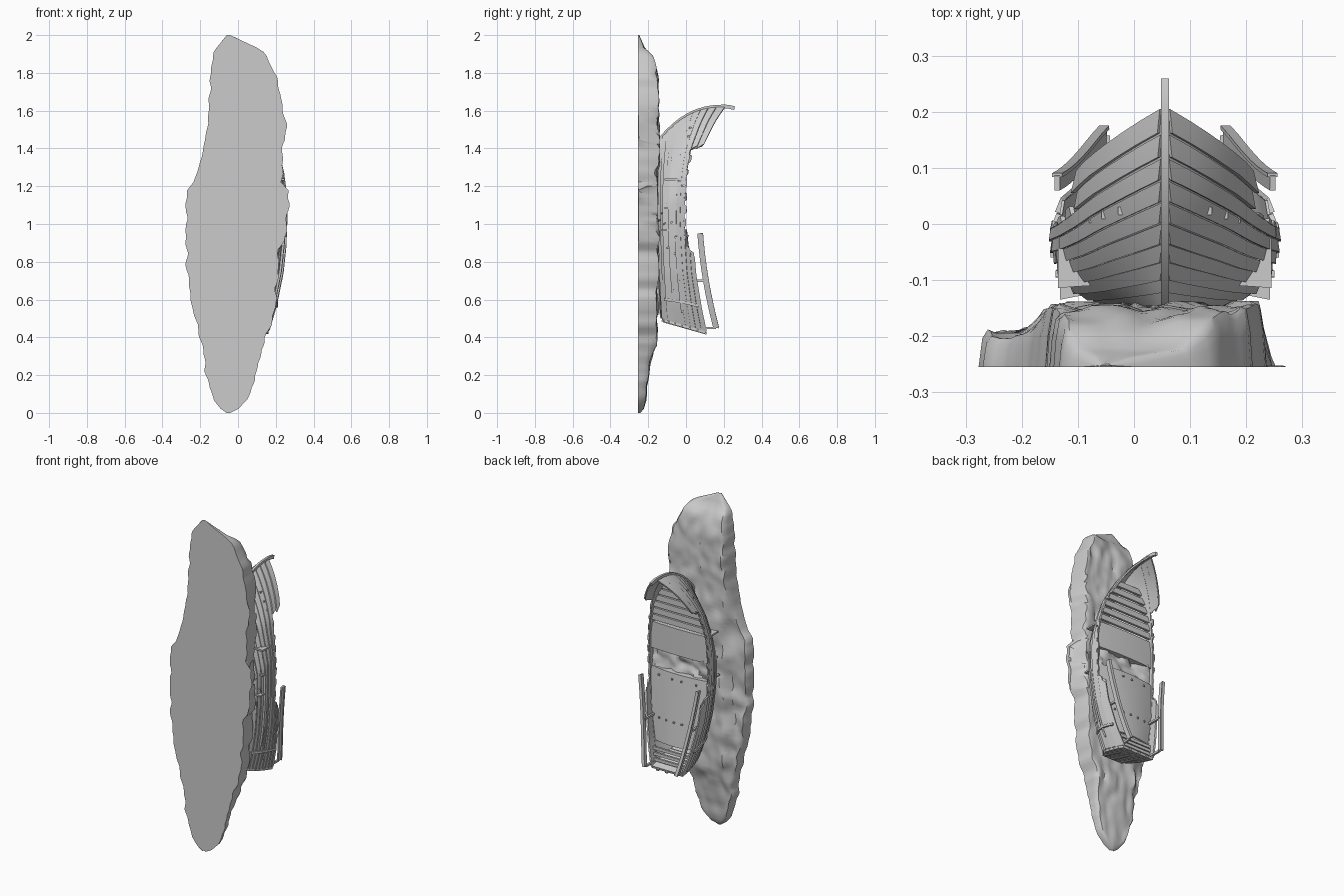
import bpy, bmesh, random
from mathutils import Vector, noise

if "Cube" in bpy.data.objects:
    bpy.data.objects.remove(bpy.data.objects["Cube"])

random.seed(4)
CX = 0.055  # boat centre line


def interp(table, x, k=1):
    for a, b in zip(table, table[1:]):
        if x <= b[0]:
            f = max(0, (x - a[0]) / (b[0] - a[0]))
            return a[k] + (b[k] - a[k]) * f
    return table[-1][k]


def make(name, verts, faces, thick=0):
    me = bpy.data.meshes.new(name)
    bm = bmesh.new()
    vs = [bm.verts.new(v) for v in verts]
    for f in faces:
        bm.faces.new([vs[i] for i in f])
    bmesh.ops.recalc_face_normals(bm, faces=bm.faces)
    if thick:
        bmesh.ops.solidify(bm, geom=bm.faces[:], thickness=thick)
        bmesh.ops.recalc_face_normals(bm, faces=bm.faces)
    bm.to_mesh(me)
    bm.free()
    ob = bpy.data.objects.new(name, me)
    bpy.context.collection.objects.link(ob)
    return ob


def patch(name, rows, thick=0, extra=()):
    n = len(rows[0])
    faces = [(i * n + j, i * n + j + 1, (i + 1) * n + j + 1, (i + 1) * n + j)
             for i in range(len(rows) - 1) for j in range(n - 1)]
    return make(name, [p for r in rows for p in r], faces + list(extra), thick)


def beam(name, pts, w, h, up=(0, 1, 0)):
    """Rectangular bar swept along a path; h is measured towards 'up'."""
    pts = [Vector(p) for p in pts]
    verts, faces = [], []
    for i, p in enumerate(pts):
        d = (pts[min(i + 1, len(pts) - 1)] - pts[max(i - 1, 0)]).normalized()
        s = d.cross(Vector(up)).normalized()
        u = s.cross(d)
        verts += [p + s * a * w / 2 + u * b * h / 2 for a, b in ((-1, -1), (1, -1), (1, 1), (-1, 1))]
        if i:
            o = 4 * i
            faces += [(o - 4 + k, o - 4 + (k + 1) % 4, o + (k + 1) % 4, o + k) for k in range(4)]
    o = len(verts) - 4
    return make(name, verts, faces + [(0, 1, 2, 3), (o, o + 1, o + 2, o + 3)])


# ---- rock ledge: outline (z, left x, right x, height) with bouldery top
LEDGE = [(0, -.06, -.04, .015), (.02, -.09, 0, .03), (.07, -.13, .05, .045), (.17, -.16, .09, .055),
         (.26, -.175, .11, .065), (.36, -.19, .14, .10), (.55, -.24, .2, .11), (.75, -.27, .215, .11),
         (.88, -.275, .22, .112), (.9, -.275, .25, .112), (1.1, -.275, .27, .113), (1.18, -.27, .27, .115),
         (1.22, -.235, .24, .115), (1.36, -.19, .235, .115), (1.5, -.165, .26, .116), (1.65, -.15, .235, .116),
         (1.77, -.15, .21, .11), (1.86, -.135, .165, .09), (1.9, -.13, .15, .075), (1.925, -.12, .12, .04),
         (1.975, -.08, .01, .02), (2, -.06, -.04, .01)]
cols = [0, .012, .03, .06] + [.1 + .05 * i for i in range(17)] + [.94, .97, .988, 1]
rows = []
for i in range(91):
    z = 2 * i / 90
    L, R, H = (interp(LEDGE, z, k) for k in (1, 2, 3))
    wob = .016 * min(1, z * 5, (2 - z) * 5)
    L = max(-.277, L + wob * noise.noise((3, 1, z * 16)))
    R = min(.272, R + wob * noise.noise((8, 5, z * 16)) - wob * .2)
    wall = min(R, .235)
    step = -.16 + .03 * noise.noise((5, 2, z * 7))
    row = []
    for c in cols:
        x = L + (R - L) * c
        e = max(0, min(x - L, wall - x))
        d = noise.voronoi((x * 9, .3, z * 5.5))[0]
        lump = .035 * min(.5, d[1] - d[0]) - .014 + noise.noise((x * 22, 7, z * 13)) * .009
        h = H + lump * min(1, H * 9)
        f = min(1, max(0, (x - step + .02) / .04))
        h = f * h + (1 - f) * min(h, .065 + lump)
        h = min(h, H + .002) * min(1, e / .012) ** .5
        row.append((x, -.255 + max(.003 if 0 < c < 1 else 0, h), z))
    rows.append(row)
n, m = len(cols), len(rows)
base = ([j for j in range(n)] + [i * n + n - 1 for i in range(1, m)]
        + [(m - 1) * n + j for j in range(n - 2, -1, -1)] + [i * n for i in range(m - 2, 0, -1)])
rock = patch("rock_ledge", rows, 0, [base])

# ---- hull surface: t runs stern to bow, u runs keel to sheer
SECTION = [(0, .04, 0), (.167, .56, .03), (.333, .8, .15), (.5, .94, .33), (.667, 1.01, .54), (.833, 1.03, .76), (1, 1, 1)]
SHEER = [(0, .105, .11), (.1, .14, .085), (.25, .175, .055), (.4, .193, .04), (.5, .197, .035), (.6, .197, .04),
         (.7, .193, .05), (.8, .175, .075), (.87, .14, .115), (.93, .095, .15), (.97, .05, .18), (1, .008, .205)]


def hull(t, u, s, off=0.0):
    w, h = interp(SECTION, u, 1), interp(SECTION, u, 2)
    b = max(0, (t - .6) / .4)
    w = w + (max(.04, u ** .9) - w) * b
    keel = -.15 + .02 * (1 - t) ** 3
    z = (.5 - .07 * h) * (1 - t) + (1.43 + .19 * (1 - (1 - h) ** 2.4)) * t
    half = interp(SHEER, t, 1) * w + off * min(1, u * 3)
    return Vector((CX + s * half, keel + (interp(SHEER, t, 2) - keel) * h - off * (1 - u), z))


def strip(name, t0, t1, u0, u1, s, o0, o1, thick, k=3, slant=0.0):
    n = max(4, int((t1 - t0) * 36))
    rows = []
    for i in range(n + 1):
        row = []
        for j in range(k + 1):
            cut = slant * j / k
            a, b = t0 + cut * (t0 > 0), t1 - cut * (t1 < 1)
            row.append(hull(a + (b - a) * i / n, u0 + (u1 - u0) * j / k, s, o0 + (o1 - o0) * j / k))
        rows.append(row)
    return patch(name, rows, thick)


for s, side in ((-1, "left"), (1, "right")):
    # inner skin
    strip(f"hull_skin_{side}", 0, 1, 0, .83, s, -.006, -.006, .005, 12)
    strip(f"bow_skin_{side}", .81, 1, .82, .99, s, -.004, -.004, .005, 3, .015)
    strip(f"stern_skin_{side}", 0, .37, .82, .99, s, -.004, -.004, .005, 3, .02)
    # lapped planks
    for i in range(10):
        u0, u1 = i * .083, (i + 1) * .083 - .006
        cut = random.uniform(.3, .7)
        for a, b in ((0, cut), (cut + .006, 1)):
            strip(f"hull_plank_{side}", a, b, u0, u1, s, .006, .001, .006, 2)
    # upper planks, broken away amidships
    for a, b in ((0, .38), (.815, 1)):
        strip(f"upper_plank_{side}", a, b, .833, .91, s, .006, .001, .009, 2, .012)
        strip(f"sheer_plank_{side}", a, b - (.03 if a == 0 else 0), .917, 1, s, .006, .001, .009, 2, .02)
    # splintered stubs along the broken edge
    for k in range(7):
        t = .4 + k * .058
        strip(f"splinter_{side}", t, t + random.uniform(.03, .05), .82, random.uniform(.84, .88), s, .002, 0, .008, 1, .01)
    # rubbing strips and stern strap
    for u, a, b in ((.5, .15, .56), (.64, .06, .42)):
        beam(f"rub_strip_{side}", [hull(a + (b - a) * q / 12, u, s, .004) for q in range(13)], .012, .012)
    beam(f"stern_strap_{side}", [hull(.11, .3 + .65 * q / 8, s, .006) for q in range(9)], .012, .014, (0, 0, 1))
    # raised stern rail on posts
    path = [(CX + s * (.108 + .084 * f ** .85), .158 - .085 * f - .012 * 4 * f * (1 - f), .45 + .5 * f)
            for f in [q / 8 for q in range(9)]]
    beam(f"stern_rail_{side}", path, .01, .026)
    beam(f"rail_cap_{side}", [(x, y + .014, z) for x, y, z in path], .018, .007)
    for q in (0, 4):
        x, y, z = path[q]
        beam(f"rail_post_{side}", [(x - s * .004, y, z), (x - s * .006, y - .09, z)], .012, .012, (0, 0, 1))

# ---- stem post and keel, extruded on the centre line
stem = [(CX, -.15, .52), (CX, -.156, 1.0), (CX, -.152, 1.4)]
stem += [(CX, hull(1, q / 10, 1).y, hull(1, q / 10, 1).z + .002) for q in range(1, 11)]
stem += [(CX, .23, 1.62), (CX, .257, 1.613)]
beam("stem_and_keel", stem, .02, .014, (1, 0, 0))

# ---- transom boards
for i in range(7):
    u0, u1 = .1 + i * .128, .1 + (i + 1) * .128 - .012
    patch("transom_board", [[hull(0, u, -1), hull(0, u, 1)] for u in (u0, (u0 + u1) / 2, u1)], .014)
for x in (-.06, 0, .06):
    beam("transom_stile", [(CX + x, -.12, .485), (CX + x, .11, .42)], .016, .012, (0, 0, 1))


def half_at(t):
    return interp(SHEER, t, 1) - .008


# ---- cambered stern deck with front drop and nail heads
rows = []
for q in range(13):
    t = .09 + .36 * q / 12
    rows.append([(CX + half_at(t) * x / 6, .05 - .045 * q / 12 - .02 * (x / 6) ** 2, .45 + 1.16 * t)
                 for x in range(-6, 7)])
patch("stern_deck", rows + [[(x, y - .12, z) for x, y, z in rows[-1]]], .01)
for q, cnt in ((4, 5), (11, 4)):
    for k in range(cnt):
        x, y, z = rows[q][2 + round(8 * k / (cnt - 1))]
        beam("deck_nail", [(x, y - .01, z), (x, y + .008, z)], .009, .009, (0, 0, 1))
# slats behind the deck
for k, t in enumerate((.015, .04, .065)):
    z, w = .445 + 1.16 * t, half_at(t)
    beam("stern_slat", [(CX - w, .075 - k * .008, z), (CX + w, .075 - k * .008, z)], .018, .012)

# ---- broad midship bench
rows = [[(CX + .19 * x / 6, -.006 - .008 * (x / 6) ** 2, z) for x in range(-6, 7)]
        for z in (1.08, 1.12, 1.16, 1.2, 1.24)]
drop = lambda r: [(x, y - .1, z) for x, y, z in r]
patch("midship_bench", [drop(rows[0])] + rows + [drop(rows[-1])], .01)

# ---- bow deck slats, narrowing and rising towards the stem
for k in range(6):
    z = 1.272 + k * .045
    y = -.012 + k * .007
    w = half_at((z - .45) / 1.15) * (1 - k * .035)
    beam("bow_slat", [(CX - w, y, z), (CX + w, y, z)], .034, .014)

# ---- silt lying in the hold between deck and bench
rows = []
for i in range(9):
    z = .97 + .12 * i / 8
    rows.append([(CX + .185 * x / 8, -.04 + .01 * (x / 8) ** 2
                  + .03 * noise.noise((x * .5, 3, z * 22)), z) for x in range(-8, 9)])
patch("silt", rows, .006)

# ---- shading
bpy.ops.object.select_all(action='SELECT')
bpy.context.view_layer.objects.active = rock
bpy.ops.object.shade_smooth_by_angle(angle=.7)
